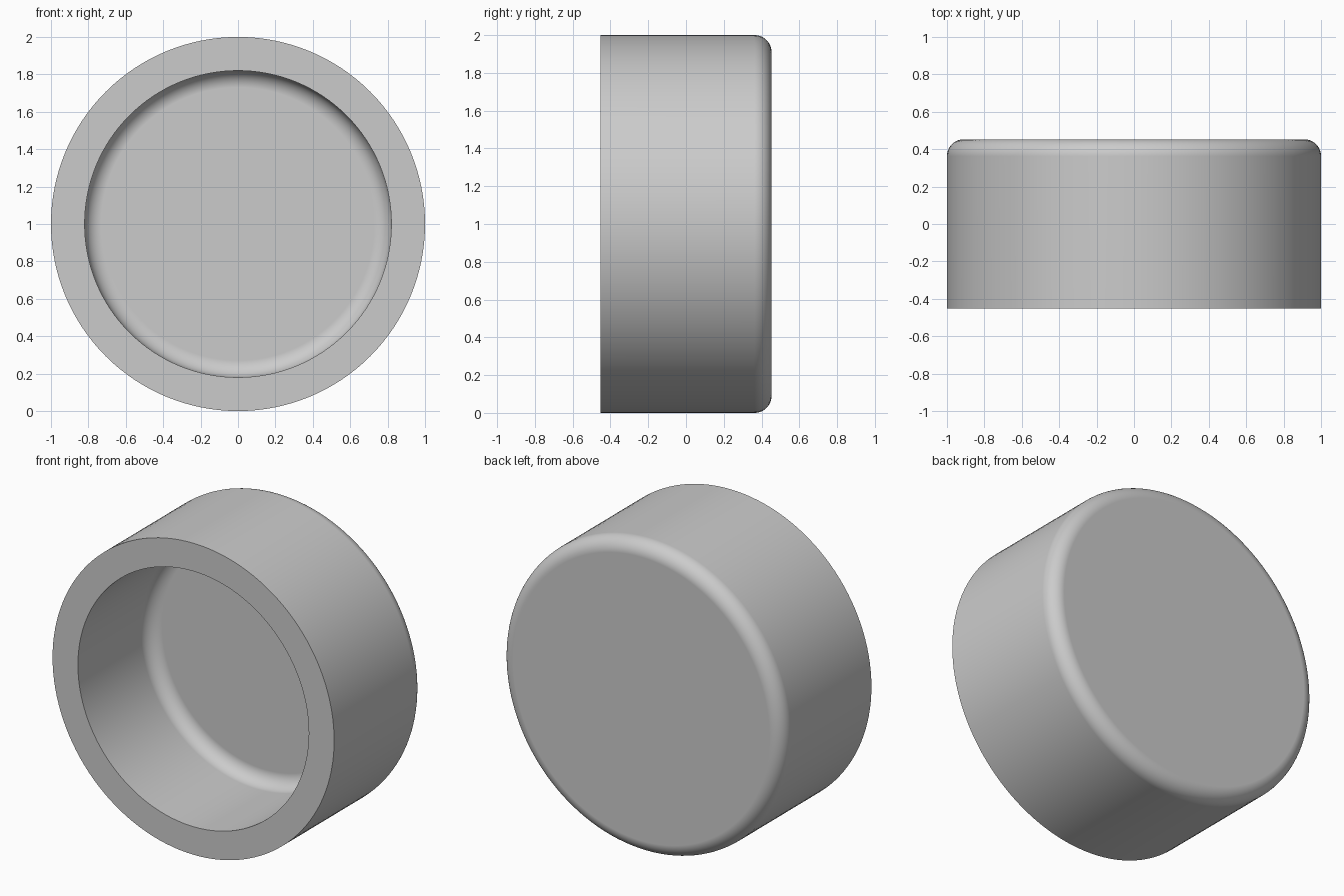
import bpy
import bmesh
from math import radians, sin, cos, pi
from mathutils import Vector, Matrix

if "Cube" in bpy.data.objects:
    bpy.data.objects.remove(bpy.data.objects["Cube"], do_unlink=True)

HALF_DEPTH = 0.453
OUTER, WALL, FILLET = 1.0, 0.18, 0.09
SEGMENTS = 128

# Single plain material
grey = bpy.data.materials.new("light_grey")
grey.use_nodes = True
colour = (0.6, 0.6, 0.6, 1)
grey.diffuse_color = colour
grey.node_tree.nodes["Principled BSDF"].inputs["Base Color"].default_value = colour


def rounded_end(radius, y_end, steps=10):
    """Profile points from a straight wall round to a flat disc."""
    points = []
    for i in range(steps + 1):
        a = pi / 2 * i / steps
        points.append((radius - FILLET + FILLET * cos(a),
                       y_end - FILLET + FILLET * sin(a)))
    return points


# Wall section: inner floor edge, inner wall, rim, outer wall, back edge
inner = OUTER - WALL
section = rounded_end(inner, HALF_DEPTH - WALL)[::-1]
section += [(inner, -HALF_DEPTH), (OUTER, -HALF_DEPTH)]
section += rounded_end(OUTER, HALF_DEPTH)

bm = bmesh.new()
rings = []
for r, y in section:
    rings.append([bm.verts.new((r * cos(2 * pi * i / SEGMENTS), y,
                                1 + r * sin(2 * pi * i / SEGMENTS)))
                  for i in range(SEGMENTS)])
for a, b in zip(rings, rings[1:]):
    for i in range(SEGMENTS):
        j = (i + 1) % SEGMENTS
        bm.faces.new((a[i], a[j], b[j], b[i]))

# Inner floor and back disc
bm.faces.new(rings[0])
bm.faces.new(rings[-1])
bmesh.ops.recalc_face_normals(bm, faces=bm.faces)

mesh = bpy.data.meshes.new("round_cap")
bm.to_mesh(mesh)
bm.free()
mesh.materials.append(grey)
cap = bpy.data.objects.new("round_cap", mesh)
bpy.context.collection.objects.link(cap)

# Smooth walls and fillets, crisp rim, flat discs
bpy.ops.object.select_all(action='DESELECT')
cap.select_set(True)
bpy.context.view_layer.objects.active = cap
bpy.ops.object.shade_smooth_by_angle(angle=radians(35))
weighted = cap.modifiers.new("flat_discs", 'WEIGHTED_NORMAL')
weighted.keep_sharp = True
